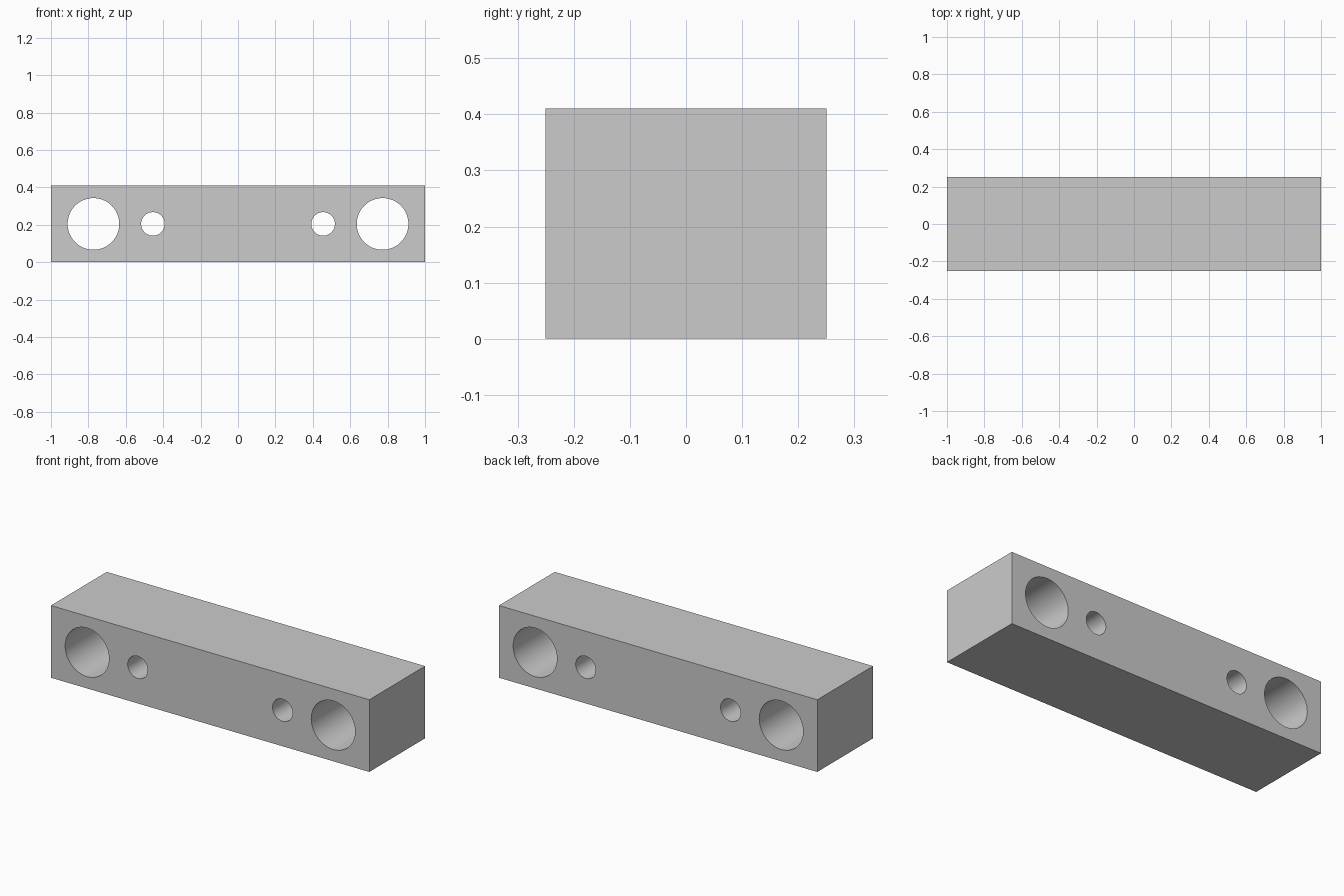
import bpy
from math import pi

if "Cube" in bpy.data.objects:
    bpy.data.objects.remove(bpy.data.objects["Cube"])

LENGTH, DEPTH, HEIGHT = 2.0, 0.5, 0.41
HOLES = [(0.773, 0.138), (0.455, 0.063)]  # distance from centre, radius

# Rectangular bar
bpy.ops.mesh.primitive_cube_add(size=1, location=(0, 0, HEIGHT / 2))
bar = bpy.context.object
bar.name = "drilled_bar"
bar.scale = (LENGTH, DEPTH, HEIGHT)
bpy.ops.object.transform_apply(location=False, rotation=False, scale=True)


def drill(x, radius):
    """Cut a round hole right through the bar from front to back."""
    bpy.ops.mesh.primitive_cylinder_add(vertices=64, radius=radius, depth=DEPTH * 2,
                                        location=(x, 0, HEIGHT / 2),
                                        rotation=(pi / 2, 0, 0))
    cutter = bpy.context.object
    cutter.name = "hole_cutter"
    cutter.hide_render = True
    mod = bar.modifiers.new("hole", 'BOOLEAN')
    mod.operation = 'DIFFERENCE'
    mod.solver = 'EXACT'
    mod.object = cutter
    bpy.context.view_layer.objects.active = bar
    bpy.ops.object.modifier_apply(modifier=mod.name)
    bpy.data.objects.remove(cutter, do_unlink=True)


# A large and a small hole at each end
for distance, radius in HOLES:
    for side in (-1, 1):
        drill(side * distance, radius)

# Smooth bores, sharp rims
bpy.ops.object.select_all(action='DESELECT')
bar.select_set(True)
bpy.context.view_layer.objects.active = bar
bpy.ops.object.shade_smooth_by_angle()
